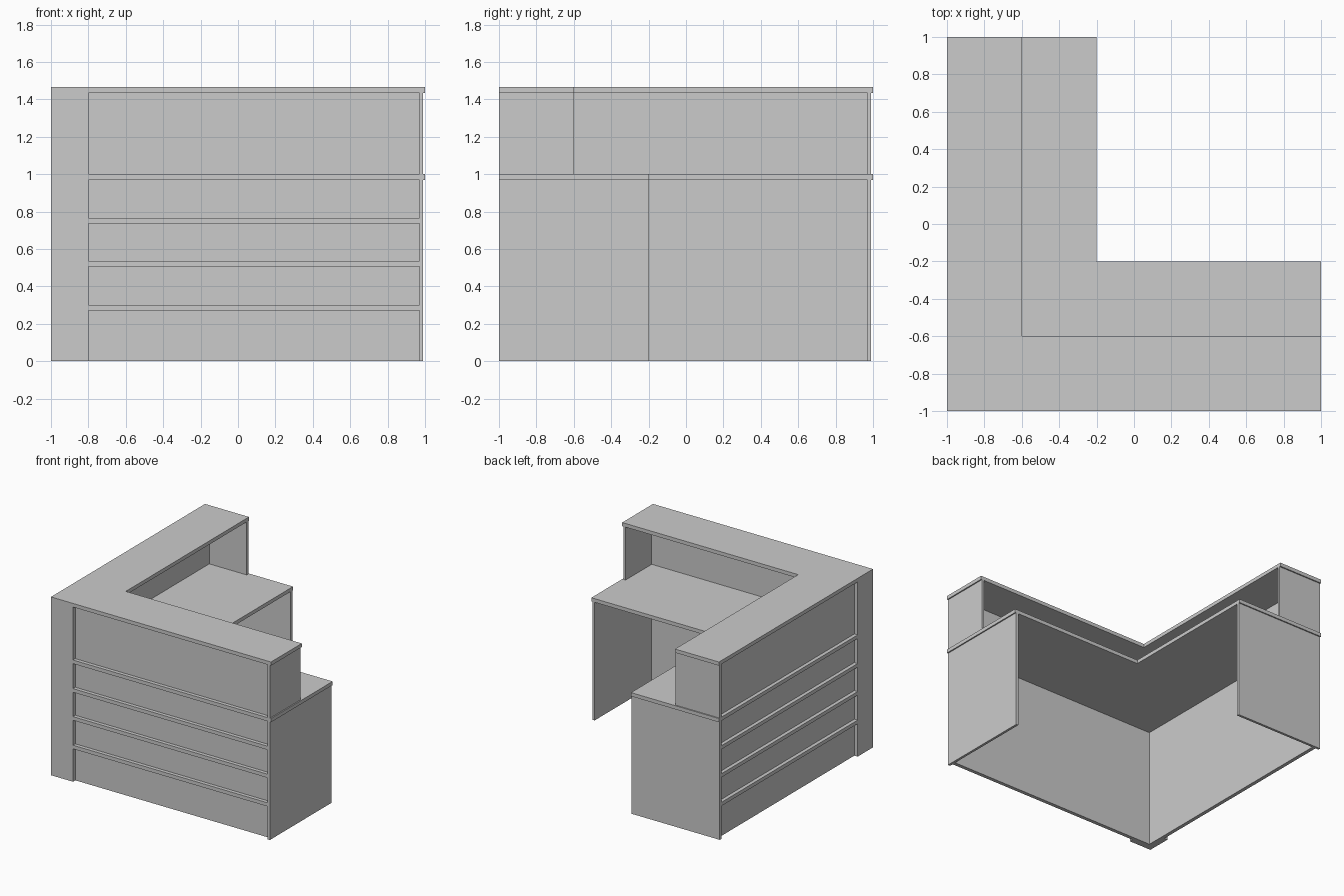
import bpy, bmesh

if "Cube" in bpy.data.objects:
    bpy.data.objects.remove(bpy.data.objects["Cube"])

T = 0.03                  # board thickness
COUNTER, TOP = 1.0, 1.465  # worktop and ledge heights


def prism(name, outline, z0, z1):
    bm = bmesh.new()
    face = bm.faces.new([bm.verts.new((x, y, z0)) for x, y in outline])
    up = bmesh.ops.extrude_face_region(bm, geom=[face])["geom"]
    bmesh.ops.translate(bm, vec=(0, 0, z1 - z0),
                        verts=[v for v in up if isinstance(v, bmesh.types.BMVert)])
    bmesh.ops.recalc_face_normals(bm, faces=bm.faces)
    mesh = bpy.data.meshes.new(name)
    bm.to_mesh(mesh)
    bm.free()
    obj = bpy.data.objects.new(name, mesh)
    bpy.context.collection.objects.link(obj)
    return obj


def ell(name, outer, inner, end, z0, z1):
    """L shape along both wings, symmetric about the diagonal."""
    return prism(name, [(outer, outer), (end, outer), (end, inner),
                        (inner, inner), (inner, end), (outer, end)], z0, z1)


def both_wings(name, x0, x1, y0, y1, z0, z1):
    """A box on the front wing and its twin on the side wing."""
    pts = [(x0, y0), (x1, y0), (x1, y1), (x0, y1)]
    prism("front_" + name, pts, z0, z1)
    prism("side_" + name, [(y, x) for x, y in pts], z0, z1)


# Worktop and raised ledge
ell("worktop", -1, -0.2, 1, COUNTER - T, COUNTER)
ell("upper_ledge", -1, -0.6, 1, TOP - T, TOP)

# Lower and upper tiers: recessed wall, corner post, end panels
for tier, z0, z1, depth in (("lower", 0, COUNTER - T, -0.2),
                            ("upper", COUNTER, TOP - T, -0.6)):
    ell(tier + "_wall", -1 + T, -1 + 2 * T, 0.97, z0, z1)
    ell(tier + "_corner_post", -1, -1 + T, -0.8, z0, z1)
    both_wings(tier + "_end_panel", 0.97, 0.99, -1, depth, z0, z1)

# Horizontal slats on the outer faces
for i, z in enumerate((0.27, 0.505, 0.735)):
    both_wings(f"slat_{i + 1}", -0.8, 0.97, -1, -1 + T, z, z + T)
